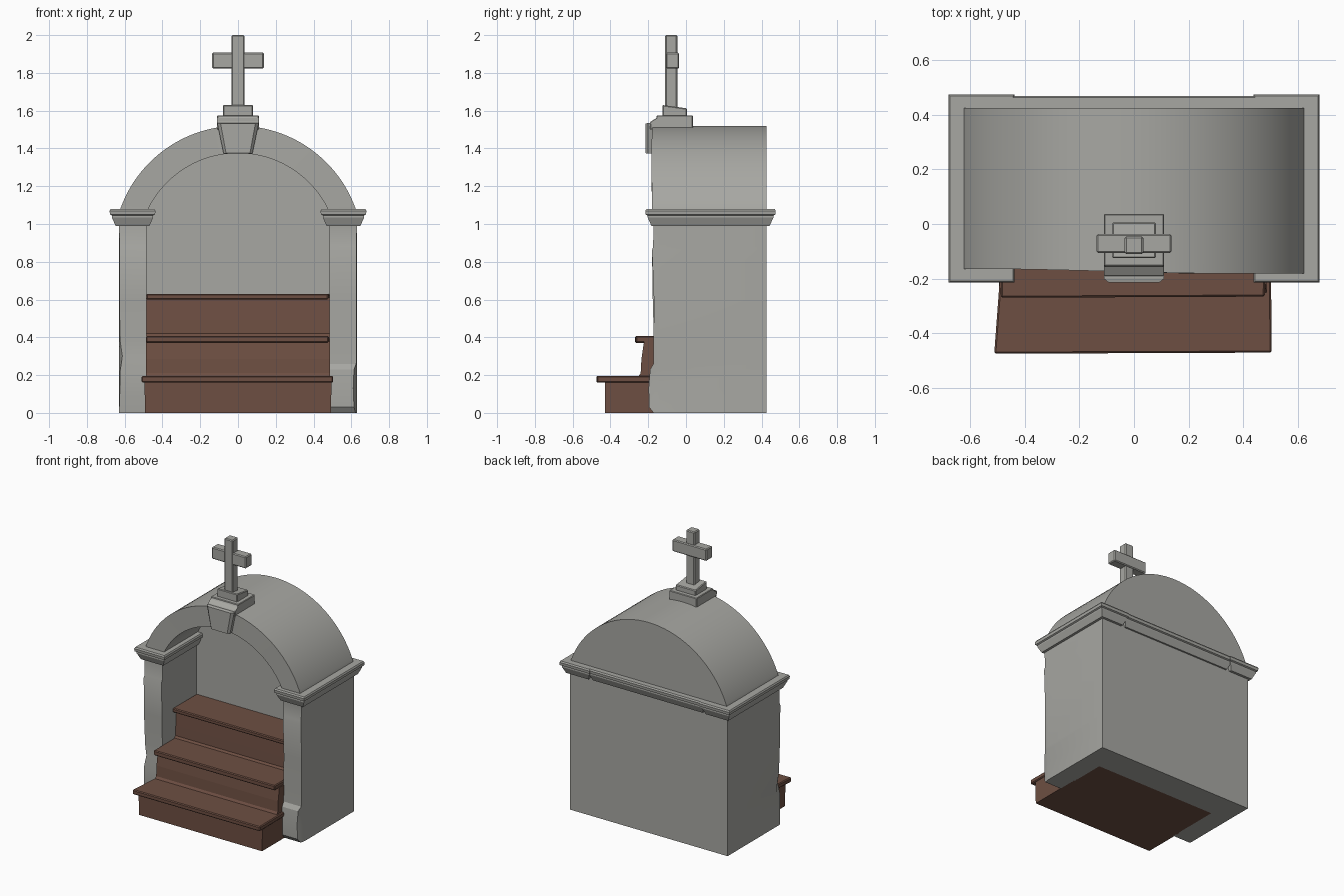
import bpy, bmesh, math

if "Cube" in bpy.data.objects:
    bpy.data.objects.remove(bpy.data.objects["Cube"])

def material(name, rgb):
    m = bpy.data.materials.new(name)
    m.diffuse_color = (*rgb, 1)
    m.use_nodes = True
    m.node_tree.nodes["Principled BSDF"].inputs["Base Color"].default_value = m.diffuse_color
    return m

STONE = material("grey stone", (0.39, 0.39, 0.365))
BROWN = material("brown steps", (0.155, 0.078, 0.055))

def finish(bm, name, mat, bevel=0.0):
    bmesh.ops.recalc_face_normals(bm, faces=bm.faces)
    me = bpy.data.meshes.new(name)
    bm.to_mesh(me)
    bm.free()
    ob = bpy.data.objects.new(name, me)
    bpy.context.collection.objects.link(ob)
    me.materials.append(mat)
    if bevel:
        b = ob.modifiers.new("worn edges", 'BEVEL')
        b.width, b.segments, b.limit_method = bevel, 1, 'ANGLE'
    return ob

def loft(name, rings, mat, bevel=0.0):
    """Skin closed rings of points and cap both ends."""
    bm = bmesh.new()
    vs = [[bm.verts.new(p) for p in r] for r in rings]
    n = len(vs[0])
    for a, b in zip(vs, vs[1:]):
        for i in range(n):
            j = (i + 1) % n
            bm.faces.new((a[i], a[j], b[j], b[i]))
    bm.faces.new(vs[0])
    bm.faces.new(vs[-1])
    return finish(bm, name, mat, bevel)

def rect(x0, x1, y0, y1, z, d=0.0):
    """Rectangle at height z, shrunk by d."""
    return [(x0 + d, y0 + d, z), (x1 - d, y0 + d, z), (x1 - d, y1 - d, z), (x0 + d, y1 - d, z)]

def box(name, x0, x1, y0, y1, z0, z1, mat=STONE, bevel=0.006):
    return loft(name, [rect(x0, x1, y0, y1, z0), rect(x0, x1, y0, y1, z1)], mat, bevel)

# Chapel shell: one section swept up the left pillar, over the arch, down the right
def arc(half, z0, top, n=40):
    s = top - z0
    r = (half * half + s * s) / (2 * s)
    a = math.asin(half / r)
    return [(r * math.sin(a * (2 * i / n - 1)), top - r + r * math.cos(a * (2 * i / n - 1)))
            for i in range(n + 1)]

left_wear = [(0, -.172, 0), (.10, -.180, .004), (.22, -.182, .006), (.30, -.172, .018),
             (.38, -.170, .006), (.60, -.176, .002), (.86, -.180, .002), (.88, -.172, .004), (.99, -.17, 0)]
right_wear = [(0, -.172, .008), (.03, -.195, .016), (.13, -.198, .020), (.23, -.190, .016),
              (.26, -.172, .004), (.60, -.170, .002), (.86, -.180, .002), (.88, -.174, .004), (.99, -.172, 0)]
stations = [((-.63, z), (-.485, z), y, d) for z, y, d in left_wear]
for o, i in zip(arc(.63, 1.06, 1.52), arc(.485, 1.06, 1.375)):
    stations.append((o, i, -.173 - .009 * math.sin(o[0] * 3 + .3), 0))
stations += [((.63, z), (.485, z), y, d) for z, y, d in reversed(right_wear)]

bm = bmesh.new()
sections = []
for (ox, oz), (ix, iz), y, d in stations:
    s = 1 if ox > 0 else -1
    pts = [(ox, .425, oz), (ox, -.14, oz), (ox - s * d, y, oz),
           (ix, y, iz), (ix, -.14, iz), (ix, .22, iz)]
    sections.append([bm.verts.new(p) for p in pts])
for a, b in zip(sections, sections[1:]):
    for k in range(5):
        bm.faces.new((a[k], a[k + 1], b[k + 1], b[k]))
bm.faces.new([s[0] for s in sections])      # rear face
bm.faces.new([s[5] for s in sections])      # niche back wall
bm.faces.new(sections[0] + sections[-1][::-1])  # underside
shell = finish(bm, "chapel_shell", STONE)
bpy.context.view_layer.objects.active = shell
shell.select_set(True)
bpy.ops.object.shade_smooth_by_angle(angle=math.radians(25))
shell.select_set(False)

# Impost mouldings capping the side walls and crossing the rear
def moulding(name, x0, x1, y0, y1):
    levels = [(.99, .032), (1.035, .012), (1.045, .012), (1.05, .002), (1.07, 0), (1.08, .006)]
    loft(name, [rect(x0, x1, y0, y1, z, d) for z, d in levels], STONE)

moulding("impost_left", -.68, -.437, -.215, .475)
moulding("impost_right", .437, .68, -.215, .475)
moulding("impost_rear", -.47, .47, .25, .469)

# Keystone with a chamfered face
def key(y, d):
    return [(-.076 + d * .7, y, 1.372 + d * .2), (.076 - d * .7, y, 1.372 + d * .2),
            (.110 - d, y, 1.535 - d * .2), (-.110 + d, y, 1.535 - d * .2)]

loft("keystone", [key(-.10, 0), key(-.20, 0), key(-.215, .018)], STONE)

# Stepped cross base
loft("cross_base_lower", [rect(-.11, .11, -.19, .037, 1.50), rect(-.11, .11, -.19, .037, 1.54),
                          rect(-.11, .11, -.155, .037, 1.562), rect(-.11, .11, -.155, .037, 1.575)],
     STONE, .004)
loft("cross_base_upper", [rect(-.08, .08, -.125, .006, 1.56),
                          [(-.08, -.125, 1.63), (.08, -.125, 1.63), (.08, .006, 1.612), (-.08, .006, 1.612)]],
     STONE, .005)

# Cross
box("cross_upright", -.034, .034, -.11, -.046, 1.60, 2.0)
box("cross_arm", -.137, .137, -.106, -.037, 1.822, 1.907)

# Stairs: treads with overhanging noses above sloping risers
def step(n, nose_y, top, thick, w_front, w_back, riser):
    name = ("lower", "middle", "upper")[n]
    loft(name + "_tread",
         [[(-w_front, nose_y, z), (w_front - .008, nose_y + .004, z), (w_back, .22, z), (-w_back, .22, z)]
          if n else
          [(-w_front, nose_y, z), (w_front - .008, nose_y + .004, z), (w_back + .012, -.18, z),
           (w_back, -.17, z), (w_back, .2, z), (-w_back, .2, z), (-w_back, -.17, z), (-w_back, -.18, z)]
          for z in (top - thick, top)], BROWN, .006)
    loft(name + "_riser",
         [[(-w, y, z), (w, y, z), (w, .22, z), (-w, .22, z)] for y, z, w in riser], BROWN)

step(0, -.475, .195, .034, .512, .49, [(-.428, 0, .492), (-.428, .17, .495)])
step(1, -.27, .407, .036, .487, .485, [(-.262, .18, .486), (-.24, .21, .486), (-.236, .285, .486), (-.222, .38, .486)])
step(2, -.055, .63, .03, .486, .485, [(-.05, .39, .486), (-.022, .42, .486), (-.018, .49, .486), (-.01, .61, .486)])
